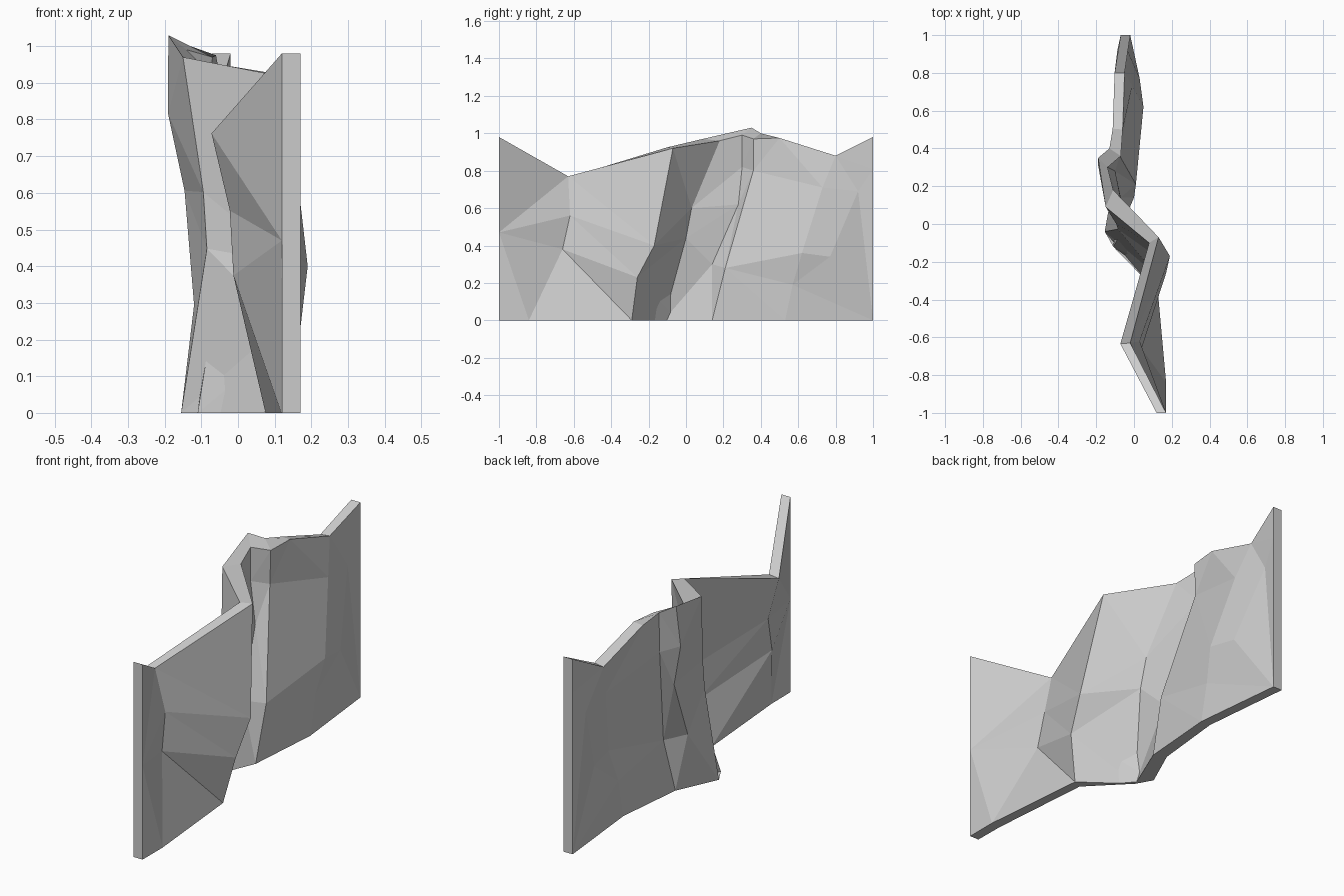
import bpy, bmesh
from mathutils import Vector
from mathutils.geometry import delaunay_2d_cdt

if "Cube" in bpy.data.objects:
    bpy.data.objects.remove(bpy.data.objects["Cube"])

THICK = 0.053

# Crease lines of the rock face, each running from bottom to top (x, y, z)
creases = [
    [(.17, -1, 0), (.17, -1, .47), (.17, -1, .98)],
    [(.17, -.84, 0), (.04, -.66, .38), (.03, -.62, .56), (-.02, -.63, .77)],
    [(.12, -.29, 0), (.17, -.26, .23), (.19, -.17, .40), (.13, -.07, .92)],
    [(-.11, -.12, 0), (-.04, 0, .44), (-.05, .03, .6), (-.11, .18, .96)],
    [(-.11, -.12, 0), (-.07, .14, .3), (-.10, .28, .62), (-.14, .3, .82), (-.14, .3, .99)],
    [(0, .14, 0), (.01, .21, .28), (-.075, .36, .8), (-.07, .36, .97)],
    [(-.06, .5, .975)],
    [(.03, .53, 0), (.03, .57, .19), (.05, .62, .36), (-.01, .73, .71), (-.05, .8, .88)],
    [(.03, .77, .34), (-.035, .92, .69)],
    [(-.02, 1, 0), (-.02, 1, .81), (-.02, 1, .98)],
]
# Back corners where the sharp fold shifts the rim
back_corner = {
    (.12, -.29, 0): (.075, -.31, 0),
    (-.11, -.12, 0): (-.155, -.04, 0),
    (0, .14, 0): (-.06, .17, 0),
    (.13, -.07, .92): (.08, -.1, .925),
    (-.11, .18, .96): (-.15, .09, .97),
    (-.14, .3, .99): (-.19, .35, 1.03),
    (-.07, .36, .97): (-.13, .4, 1.0),
}

# Gather shared points, the outline and the crease edges
points = list(dict.fromkeys(p for c in creases for p in c))
idx = {p: i for i, p in enumerate(points)}
bottoms = list(dict.fromkeys(c[0] for c in creases if c[0][2] == 0))
tops = [c[-1] for c in creases if c[-1][2] > .7]
outline = bottoms + creases[-1][1:-1] + tops[::-1] + creases[0][1:-1]
edges = [(idx[a], idx[b]) for c in creases for a, b in zip(c, c[1:])]

# Triangulate the face as seen from the side
flat = [Vector((p[1], p[2])) for p in points]
verts2, _, faces, orig, _, _ = delaunay_2d_cdt(
    flat, edges, [[idx[p] for p in outline]], 1, 1e-5)

bm = bmesh.new()
keys = [points[o[0]] if o else (0.0, v.x, v.y) for v, o in zip(verts2, orig)]
front = [bm.verts.new(k) for k in keys]
for f in faces:
    bm.faces.new([front[i] for i in f])
bm.normal_update()
if sum(f.normal.x for f in bm.faces) < 0:
    bmesh.ops.reverse_faces(bm, faces=bm.faces[:])
    bm.normal_update()

# Offset copy forms the back, rim faces close the slab
back = {}
for v, k in zip(front, keys):
    n = v.normal.copy()
    if abs(k[1]) == 1:
        n = Vector((.95, 0, 0))
    if k[2] == 0:
        n.z = 0
    back[v] = bm.verts.new(back_corner.get(k, v.co - n * THICK))
rim = [e for e in bm.edges if e.is_boundary]
for f in bm.faces[:]:
    bm.faces.new([back[v] for v in reversed(f.verts)])
for e in rim:
    a, b = e.verts
    bm.faces.new((a, b, back[b], back[a]))
bmesh.ops.recalc_face_normals(bm, faces=bm.faces[:])

mesh = bpy.data.meshes.new("rock_wall")
bm.to_mesh(mesh)
bm.free()
wall = bpy.data.objects.new("rock_wall", mesh)
bpy.context.collection.objects.link(wall)
